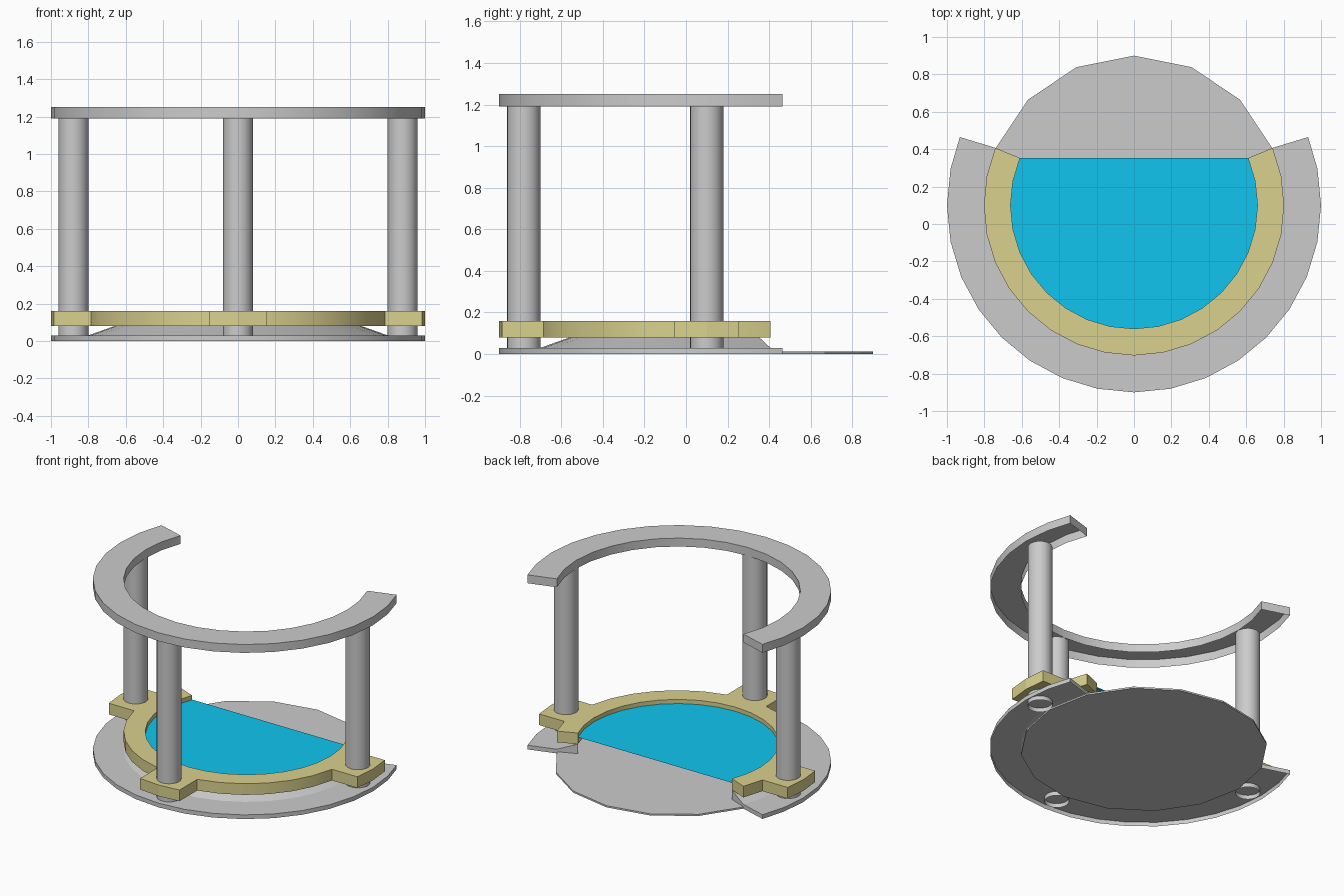
import bpy, math

if "Cube" in bpy.data.objects:
    bpy.data.objects.remove(bpy.data.objects["Cube"])

CY = 0.1          # centre of all the arcs
STEPS = 20        # 11.25 degree steps over a 225 degree arc
COLUMNS = [(-0.88, CY), (0.0, CY - 0.88), (0.88, CY)]


def material(name, color):
    m = bpy.data.materials.new(name)
    m.diffuse_color = color
    return m


def make(name, verts, faces, mat=None):
    me = bpy.data.meshes.new(name)
    me.from_pydata(verts, [], faces)
    me.update()
    ob = bpy.data.objects.new(name, me)
    bpy.context.collection.objects.link(ob)
    if mat:
        me.materials.append(mat)
    return ob


def smooth(ob):
    bpy.ops.object.select_all(action='DESELECT')
    ob.select_set(True)
    bpy.context.view_layer.objects.active = ob
    bpy.ops.object.shade_smooth_by_angle()


def arc_point(i, r, z):
    a = math.radians(22.5 - 11.25 * i)
    if r > 0.99 and i in (0, STEPS):      # outer tips are slightly pulled in
        a += math.radians(-1.1 if i == 0 else 1.1)
    return (r * math.cos(a), CY + r * math.sin(a), z)


def sweep(name, points, closed=False, mat=None, cap=()):
    """Sweep an (r, z) profile along the arc and cap both ends."""
    n = len(points)
    verts = [arc_point(i, r, z) for i in range(STEPS + 1) for r, z in points]
    faces = []
    for i in range(STEPS):
        for j in range(n if closed else n - 1):
            k = (j + 1) % n
            faces.append((i * n + j, i * n + k, (i + 1) * n + k, (i + 1) * n + j))
    # end caps; extra cap points close open profiles
    for i in (0, STEPS):
        base = len(verts)
        verts += [arc_point(i, r, z) for r, z in cap]
        f = [i * n + j for j in range(n)] + list(range(base, base + len(cap)))
        faces.append(tuple(reversed(f)) if i == 0 else tuple(f))
    ob = make(name, verts, faces, mat)
    smooth(ob)
    return ob


gold = material("gold", (0.485, 0.44, 0.163, 1))
gold.diffuse_color = (0.70, 0.64, 0.27, 1)
blue = material("blue", (0.005, 0.56, 0.86, 1))

# Open-bottomed upper ring
sweep("upper_ring", [(1, 1.19), (1, 1.25), (0.8, 1.25), (0.8, 1.19)])

# Open-bottomed base ring, and the sloped skirt under the basin rim
sweep("base_ring", [(1, 0), (1, 0.03), (0.8, 0.03)], cap=[(0.8, 0)])
sweep("basin_skirt", [(0.8, 0.03), (0.66, 0.08)], cap=[(0.66, 0.012), (0.8, 0.012)])

# Basin rim
sweep("basin_rim", [(0.8, 0.08), (0.8, 0.16), (0.66, 0.16), (0.66, 0.08)], True, gold)

# Rim lugs around the columns, pushed straight out from two rim segments
for n, mid in enumerate((18, 10, 2)):
    mx, my, _ = arc_point(mid, 1, 0)
    dx, dy = mx * 0.2, (my - CY) * 0.2
    inner = [arc_point(mid + k, 0.8, 0) for k in (-1, 0, 1)]
    outer = [(p[0] + dx, p[1] + dy, 0) for p in reversed(inner)]
    loop = inner + outer
    verts = [(x, y, z) for z in (0.08, 0.16) for x, y, _ in loop]
    faces = [(0, 1, 2, 3, 4, 5), (11, 10, 9, 8, 7, 6)]
    faces += [(j, j + 6, j + 7, j + 1) for j in range(2, 5)] + [(5, 11, 6, 0)]
    make("rim_lug_%d" % n, verts, faces, gold)

# Water surface with a straight back edge
make("water", [arc_point(i, 0.66, 0.13) for i in range(STEPS, -1, -1)],
     [tuple(range(STEPS + 1))], blue)

# Thin sixteen-sided floor disc
bpy.ops.mesh.primitive_cylinder_add(vertices=16, radius=0.8, depth=0.012,
                                    location=(0, CY, 0.006))
bpy.context.object.name = "floor_disc"

# Open tube columns
for n, (x, y) in enumerate(COLUMNS):
    bpy.ops.mesh.primitive_cylinder_add(vertices=32, radius=0.08, depth=1.19,
                                        end_fill_type='NOTHING',
                                        location=(x, y, 0.595))
    bpy.context.object.name = "column_%d" % n
    smooth(bpy.context.object)

for m in bpy.data.materials:
    if m.users and not m.is_grease_pencil:
        m.use_nodes = True
        m.node_tree.nodes["Principled BSDF"].inputs["Base Color"].default_value = m.diffuse_color
